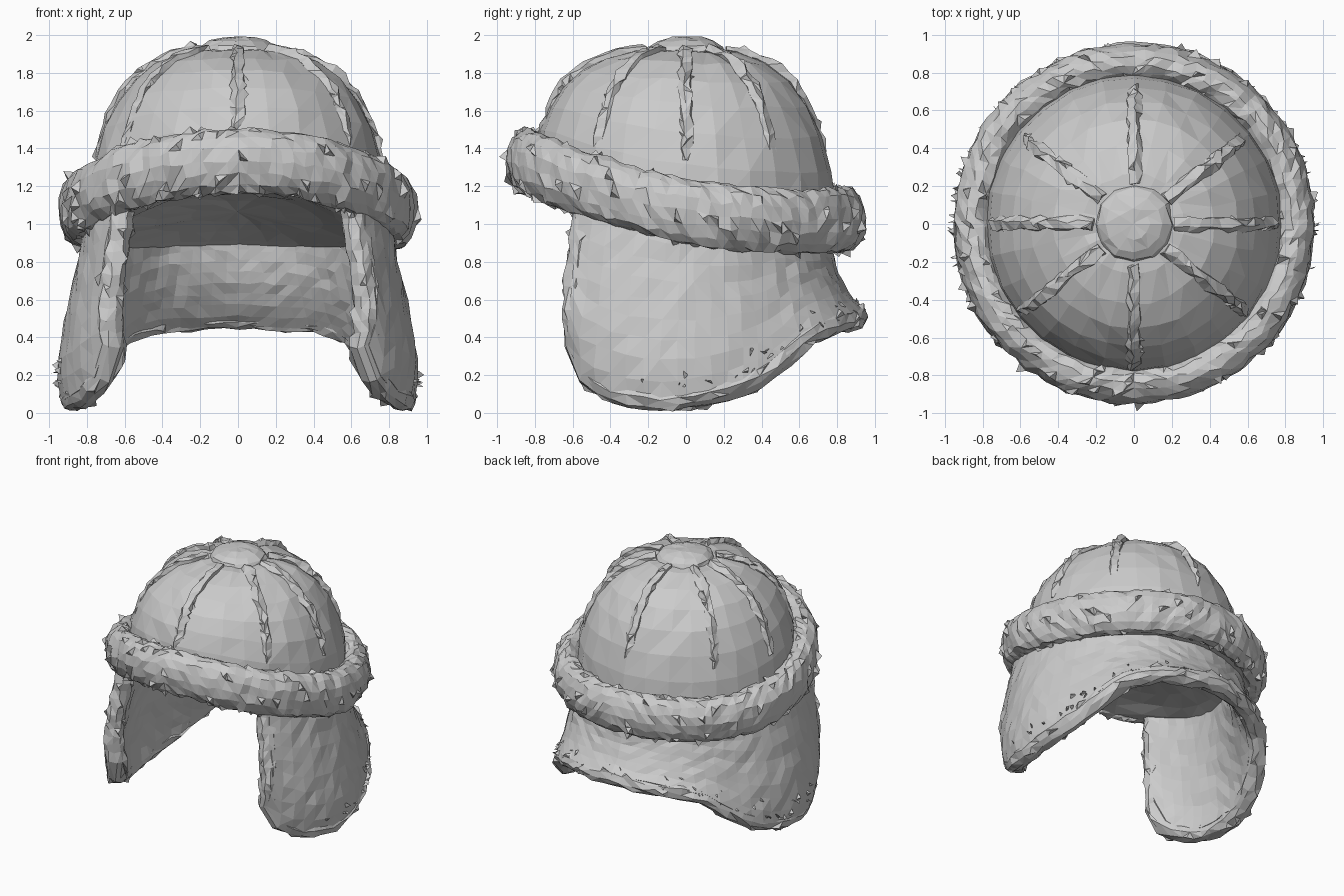
import bpy, bmesh, math, random
from mathutils import Vector
from math import sin, cos, radians, pi

random.seed(4)
if "Cube" in bpy.data.objects:
    bpy.data.objects.remove(bpy.data.objects["Cube"])

grey = bpy.data.materials.new("light grey")
grey.diffuse_color = (0.6, 0.6, 0.6, 1)
grey.use_nodes = True
grey.node_tree.nodes["Principled BSDF"].inputs["Base Color"].default_value = (0.6, 0.6, 0.6, 1)


def finish(bm, name, jitter=0.0, spikes=0.0, spike_height=0.03):
    """Roughen the mesh, raise fur tufts on random faces and link it."""
    bmesh.ops.remove_doubles(bm, verts=bm.verts, dist=0.0005)
    bmesh.ops.recalc_face_normals(bm, faces=bm.faces)
    bmesh.ops.triangulate(bm, faces=bm.faces)
    for v in bm.verts:
        v.co += Vector([random.uniform(-jitter, jitter) for _ in range(3)])
    bm.normal_update()
    for f in [f for f in bm.faces if random.random() < spikes]:
        bmesh.ops.poke(bm, faces=[f], offset=random.uniform(0.5, 1.3) * spike_height)
    mesh = bpy.data.meshes.new(name)
    bm.to_mesh(mesh)
    bm.free()
    mesh.materials.append(grey)
    obj = bpy.data.objects.new(name, mesh)
    bpy.context.collection.objects.link(obj)
    return obj


def grid(rows, wrap_rows=False, wrap_cols=False):
    """Skin rows of points with quads."""
    bm = bmesh.new()
    vs = [[bm.verts.new(p) for p in row] for row in rows]
    n, m = len(vs), len(vs[0])
    for i in range(n if wrap_rows else n - 1):
        for j in range(m if wrap_cols else m - 1):
            k, l = (i + 1) % n, (j + 1) % m
            bm.faces.new((vs[i][j], vs[k][j], vs[k][l], vs[i][l]))
    return bm


def sweep(path, sides, a, b, count, closed=False):
    """Sweep an ellipse along a path; sides gives its first axis per point."""
    n, rows = len(path), []
    for i, p in enumerate(path):
        nxt = path[(i + 1) % n] if closed else path[min(i + 1, n - 1)]
        prv = path[i - 1] if closed else path[max(i - 1, 0)]
        up = (nxt - prv).cross(sides[i]).normalized()
        rows.append([p + sides[i] * (a * cos(2 * pi * k / count)) + up * (b * sin(2 * pi * k / count))
                     for k in range(count)])
    bm = grid(rows, closed, True)
    if not closed:
        bmesh.ops.holes_fill(bm, edges=[e for e in bm.edges if e.is_boundary])
    return bm


def out(t):
    """Outward direction; angle zero is the back."""
    return Vector((sin(t), cos(t), 0))


def brim_z(t):
    return 1.07 - 0.155 * cos(t) + 0.11 * cos(t) ** 2


def dome_point(t, a, lift=0.0):
    z0 = brim_z(t)
    r = 0.79 * max(cos(a), 0) ** 0.7
    return out(t) * (r + lift * cos(a)) + Vector((0, 0, z0 + (1.93 - z0) * sin(a) + lift * sin(a)))


# Crown
rows = [[dome_point(2 * pi * j / 28, radians(-8 + 98 * i / 8)) for j in range(28)] for i in range(9)]
finish(grid(rows, wrap_cols=True), "crown", 0.007)

# Lining: a shallow ceiling sloping down to the back
rows = []
for r in (0.82, 0.72, 0.6, 0.45, 0.25, 0):
    blend = min(1, r / 0.72)
    rows.append([out(t) * r + Vector((0, 0, (brim_z(t) - 0.165) * blend + 1.06 * (1 - blend)
                                      + 0.12 * blend * (1 - blend)))
                 for t in [2 * pi * j / 24 for j in range(24)]])
finish(grid(rows, wrap_cols=True), "lining", 0.007)

# Crown cap
bm = bmesh.new()
bmesh.ops.create_uvsphere(bm, u_segments=12, v_segments=8, radius=1)
for v in bm.verts:
    v.co = Vector((v.co.x * 0.21, v.co.y * 0.21, 1.91 + v.co.z * 0.085))
finish(bm, "crown_cap", 0.007)

# Raised furry seams, sinking into the crown at the lower end
for n, deg in enumerate((0, 52, 90, 128, 180, 232, 270, 308)):
    t = radians(deg)
    low, steps = 19 + 5 * cos(t), 14
    path = [dome_point(t, radians(low + (81 - low) * i / steps), -0.028 + 0.028 * min(1, i / 6))
            for i in range(steps + 1)]
    side = Vector((cos(t), -sin(t), 0))
    finish(sweep(path, [side] * len(path), 0.037, 0.032, 5), f"crown_seam_{n + 1}", 0.012, 0.05, 0.02)

# Fur brim
angles = [2 * pi * i / 100 for i in range(100)]
path = [out(t) * 0.845 + Vector((0, 0, brim_z(t))) for t in angles]
finish(sweep(path, [out(t) for t in angles], 0.106, 0.17, 15, True), "fur_brim", 0.012, 0.05, 0.035)

# Neck and ear flap: lower edge height by angle from the back
edge = ((0, .44), (30, .41), (44, .35), (56, .21), (67, .11), (80, .04), (96, .0),
        (109, .02), (119, .07), (126, .14), (131, .3))


def edge_z(deg):
    deg = abs(deg)
    for (d0, z0), (d1, z1) in zip(edge, edge[1:]):
        if deg <= d1:
            return 0.07 + z0 + (z1 - z0) * (deg - d0) / (d1 - d0)
    return 0.07 + edge[-1][1]


def flap_point(deg, s):
    t = radians(deg)
    back, front = max(0, cos(t)), max(0, -cos(t))
    ear = 0.725 + 0.09 * front + (0.25 - 0.09 * front) * s ** 1.2 - 0.1 * s ** 5
    nape = 0.705 + 0.185 * s ** 2.8
    r = ear + (nape - ear) * back
    top = brim_z(t)
    return out(t) * r + Vector((0, 0, top + (edge_z(deg) - top) * s))


degs = [131 * (i / 24 - 1) for i in range(49)]
rows = [[flap_point(d, i / 10) for d in degs] for i in range(11)]
flap = finish(grid(rows), "neck_and_ear_flap", 0.007)
mod = flap.modifiers.new("thickness", "SOLIDIFY")
mod.thickness, mod.offset = 0.13, 0

# Rounded fur trim around the flap
side_steps = [i / 14 for i in range(14)]
trim = [(degs[0], s) for s in side_steps] + [(d, 1) for d in degs] + [(degs[-1], s) for s in reversed(side_steps)]
path = [flap_point(d, s) for d, s in trim]
finish(sweep(path, [out(radians(d)) for d, s in trim], 0.07, 0.064, 9), "flap_trim", 0.01, 0.06, 0.025)

# Sparse tufts above the trim of each ear flap and at the nape
bm = bmesh.new()
for _ in range(50):
    d = random.choice((-1, 1)) * random.uniform(0, 105)
    o = out(radians(d))
    p = flap_point(d, random.uniform(0.8, 0.96)) + o * 0.055
    points = [p + Vector([random.uniform(-0.03, 0.03) for _ in range(3)]) for _ in range(3)] + [p + o * 0.045]
    vs = [bm.verts.new(q) for q in points]
    for tri in ((0, 1, 3), (1, 2, 3), (2, 0, 3), (0, 2, 1)):
        bm.faces.new([vs[k] for k in tri])
finish(bm, "flap_tufts")
